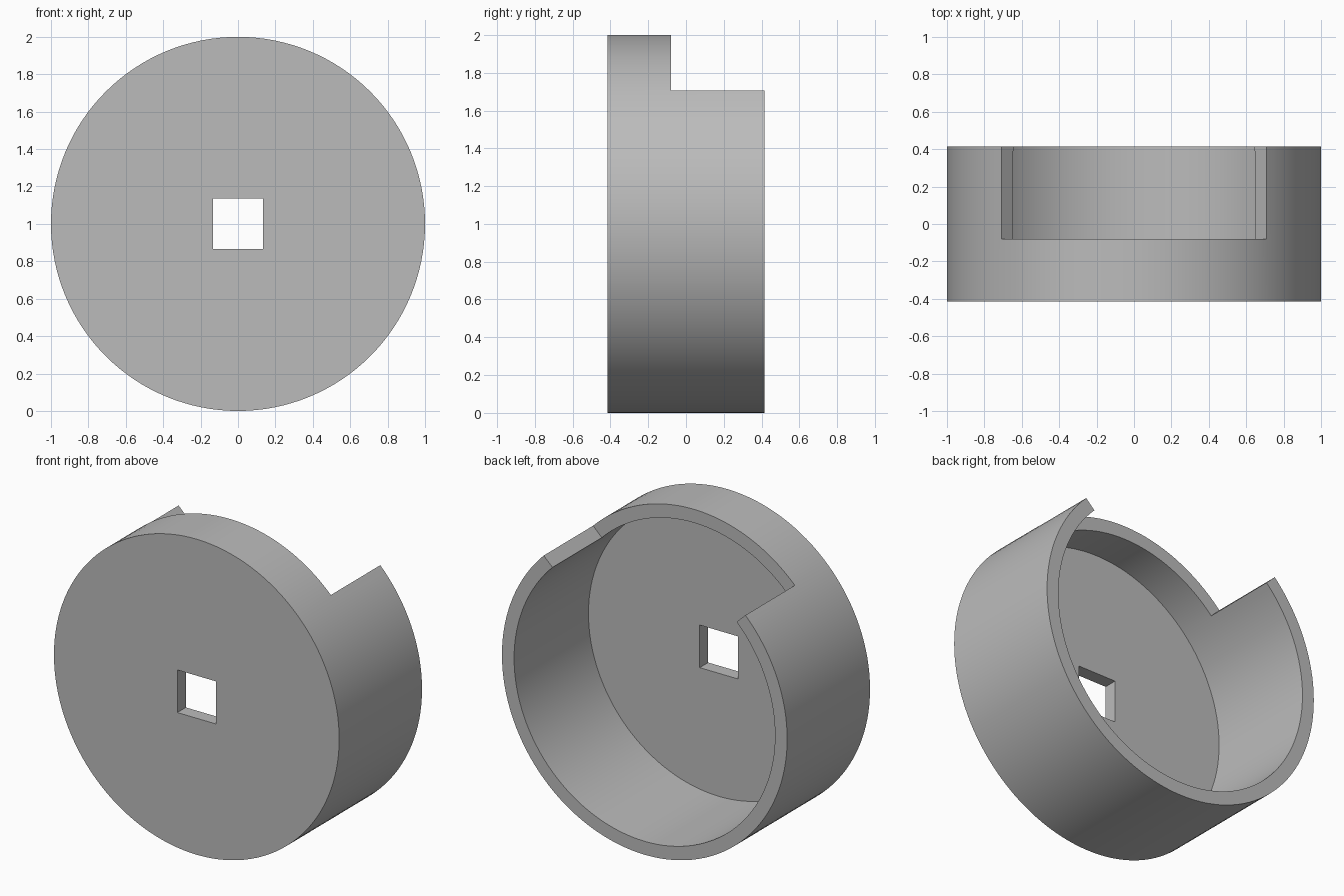
import bpy, bmesh
from math import cos, sin, pi, radians
from mathutils import Vector

if "Cube" in bpy.data.objects:
    bpy.data.objects.remove(bpy.data.objects["Cube"])

SEGMENTS = 128
RADIUS, WALL = 1.0, 0.085
FRONT, STEP, BACK = -0.415, -0.08, 0.415
HOLE = 0.135

grey = bpy.data.materials.new("plain grey")
grey.use_nodes = True
colour = (0.5, 0.5, 0.5, 1)
grey.diffuse_color = colour
grey.node_tree.nodes["Principled BSDF"].inputs["Base Color"].default_value = colour


def ring_point(i, radius, y):
    a = 2 * pi * i / SEGMENTS
    return Vector((radius * cos(a), y, 1 + radius * sin(a)))


def add_object(name, bm):
    bmesh.ops.recalc_face_normals(bm, faces=bm.faces)
    mesh = bpy.data.meshes.new(name)
    bm.to_mesh(mesh)
    bm.free()
    mesh.materials.append(grey)
    obj = bpy.data.objects.new(name, mesh)
    bpy.context.collection.objects.link(obj)
    return obj


def smooth(obj):
    bpy.ops.object.select_all(action="DESELECT")
    obj.select_set(True)
    bpy.context.view_layer.objects.active = obj
    bpy.ops.object.shade_smooth_by_angle(angle=radians(30))


# Round wall: outer skin with a quarter-turn notch at the top of the back half
bm = bmesh.new()
loops = [[bm.verts.new(ring_point(i, RADIUS, y)) for i in range(SEGMENTS)]
         for y in (FRONT, STEP, BACK)]
for level in range(2):
    for i in range(SEGMENTS):
        in_notch = SEGMENTS // 8 <= i < SEGMENTS * 3 // 8
        if level == 1 and in_notch:
            continue
        j = (i + 1) % SEGMENTS
        a, b = loops[level], loops[level + 1]
        bm.faces.new((a[i], b[i], b[j], a[j]))
wall = add_object("round_wall", bm)

# Thicken the skin inwards
thick = wall.modifiers.new("thickness", "SOLIDIFY")
thick.thickness = WALL
thick.offset = -1
bpy.context.view_layer.objects.active = wall
wall.select_set(True)
bpy.ops.object.modifier_apply(modifier=thick.name)
smooth(wall)

# Front plate: disc with a square hole, extruded backwards
bm = bmesh.new()
circle = [ring_point(i, RADIUS - WALL, FRONT) for i in range(SEGMENTS)]
square = [Vector((x * HOLE, FRONT, 1 + z * HOLE))
          for x, z in ((-1, -1), (1, -1), (1, 1), (-1, 1))]
for outline in (circle, square):
    verts = [bm.verts.new(p) for p in outline]
    for i, v in enumerate(verts):
        bm.edges.new((v, verts[(i + 1) % len(verts)]))
bmesh.ops.triangle_fill(bm, edges=bm.edges[:], use_beauty=True, normal=(0, -1, 0))
extruded = bmesh.ops.extrude_face_region(bm, geom=bm.faces[:], use_keep_orig=True)
moved = [g for g in extruded["geom"] if isinstance(g, bmesh.types.BMVert)]
bmesh.ops.translate(bm, verts=moved, vec=(0, WALL, 0))
plate = add_object("front_plate", bm)
smooth(plate)
